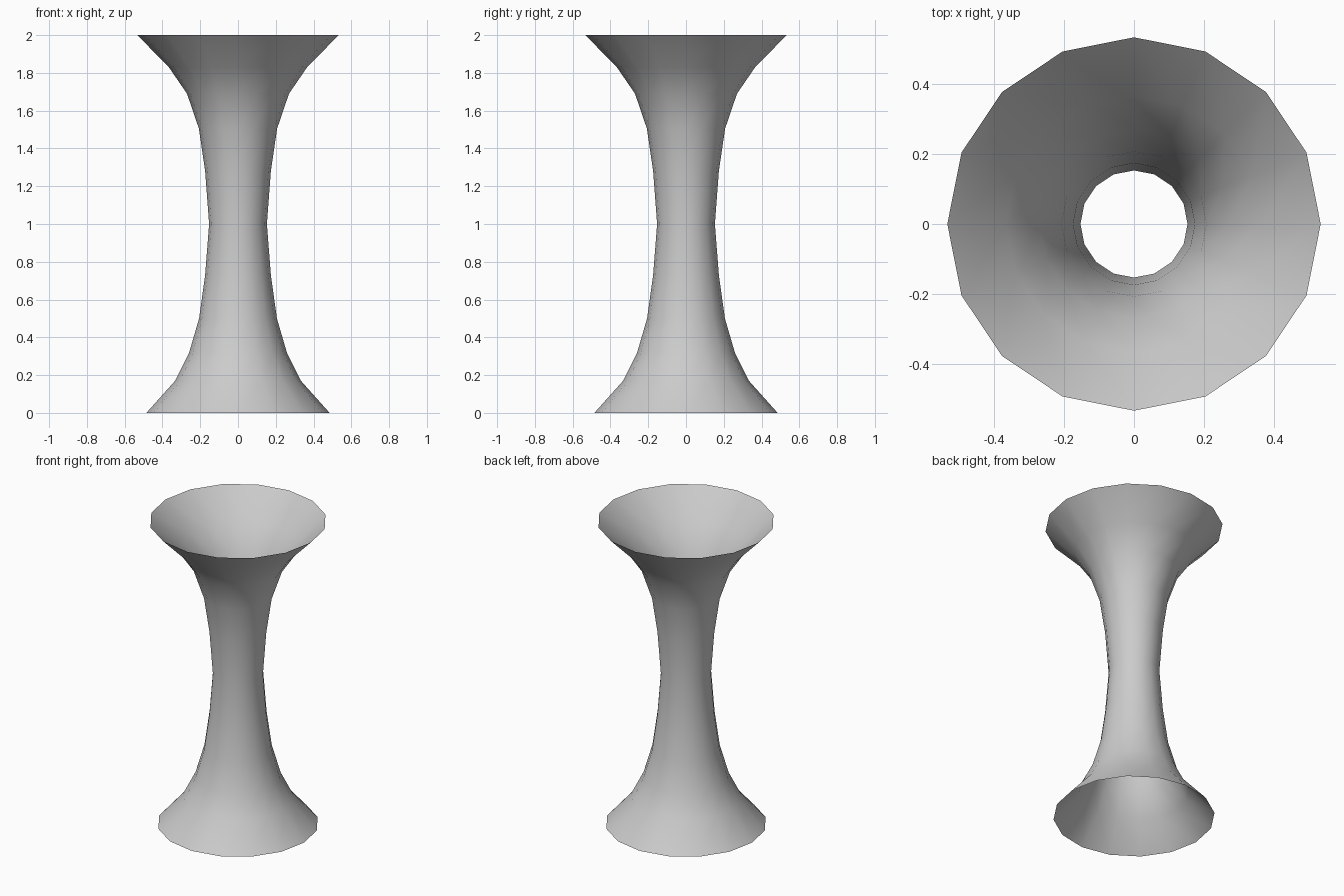
import bpy, bmesh
from math import cos, sin, pi

if "Cube" in bpy.data.objects:
    bpy.data.objects.remove(bpy.data.objects["Cube"])

SIDES = 16
# (radius, height) from the wide foot, through the waist, to the flared rim
PROFILE = [(0.485, 0.0), (0.333, 0.17), (0.26, 0.315), (0.206, 0.50),
           (0.174, 0.73), (0.153, 1.0), (0.174, 1.28), (0.207, 1.505),
           (0.27, 1.69), (0.366, 1.83), (0.533, 2.0)]


def lathe(name, profile, sides):
    bm = bmesh.new()
    rings = [[bm.verts.new((r * cos(2 * pi * i / sides), r * sin(2 * pi * i / sides), z))
              for i in range(sides)] for r, z in profile]
    for low, high in zip(rings, rings[1:]):
        for i in range(sides):
            j = (i + 1) % sides
            bm.faces.new((low[i], low[j], high[j], high[i])).smooth = True
    mesh = bpy.data.meshes.new(name)
    bm.to_mesh(mesh)
    bm.free()
    obj = bpy.data.objects.new(name, mesh)
    bpy.context.collection.objects.link(obj)
    return obj


# Open, thin-walled double-flared tube
lathe("flared_tube", PROFILE, SIDES)
